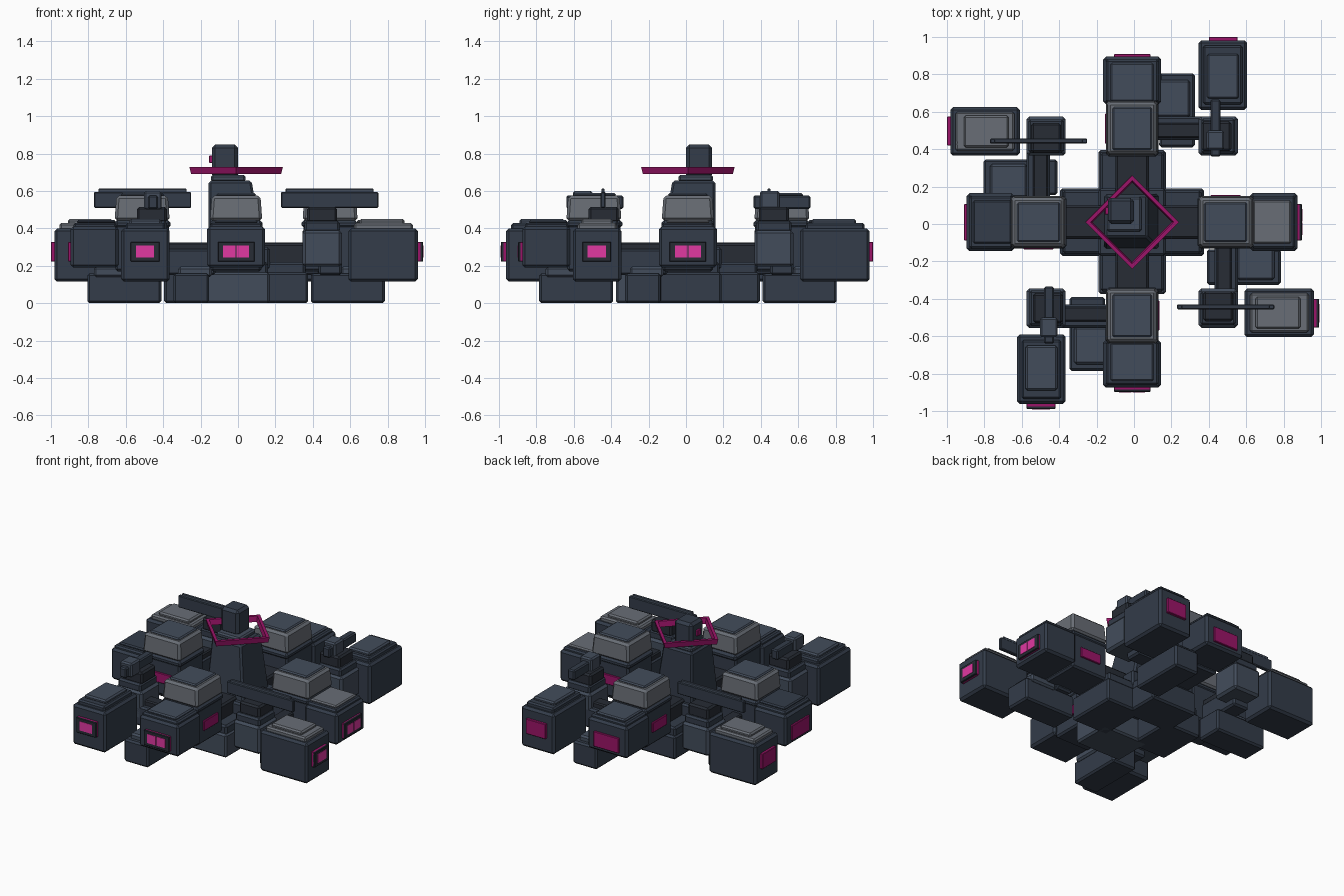
import bpy, bmesh, math
from mathutils import Matrix, Vector

if "Cube" in bpy.data.objects:
    bpy.data.objects.remove(bpy.data.objects["Cube"])

CENTRE = Matrix.Translation((-0.01, 0.01, 0))


def material(name, r, g, b):
    m = bpy.data.materials.new(name)
    m.diffuse_color = (r, g, b, 1)
    m.use_nodes = True
    m.node_tree.nodes["Principled BSDF"].inputs["Base Color"].default_value = m.diffuse_color
    return m


DARK = material("dark_slate", 0.033, 0.045, 0.067)
SLATE = material("slate", 0.055, 0.073, 0.105)
GREY = material("grey", 0.14, 0.155, 0.18)
BLACK = material("charcoal", 0.02, 0.025, 0.035)
MAGENTA = material("magenta", 0.33, 0.007, 0.14)
PINK = material("pink", 0.75, 0.04, 0.36)


def box(name, xs, ys, zs, mat, turn=0, bevel=0.012, taper=0.0, shift=(0, 0), place=CENTRE):
    """Chamfered block from axis ranges; top shrinks by taper and slides by shift."""
    bm = bmesh.new()
    bmesh.ops.create_cube(bm, size=1)
    for v in bm.verts:
        top = v.co.z > 0
        k = taper if top else 0
        sx, sy = math.copysign(1, v.co.x), math.copysign(1, v.co.y)
        v.co = Vector((xs[sx > 0] - sx * k + top * shift[0],
                       ys[sy > 0] - sy * k + top * shift[1], zs[top]))
    if bevel:
        bmesh.ops.bevel(bm, geom=bm.edges[:], offset=bevel, segments=1, affect='EDGES')
    bm.transform(place @ Matrix.Rotation(turn * math.pi / 2, 4, 'Z'))
    bmesh.ops.recalc_face_normals(bm, faces=bm.faces[:])
    me = bpy.data.meshes.new(name)
    bm.to_mesh(me)
    bm.free()
    me.materials.append(mat)
    ob = bpy.data.objects.new(name, me)
    bpy.context.collection.objects.link(ob)
    return ob


def window(name, cx, half, y, z0, z1, turn, panes):
    """Magenta window on a -y face; front and right ones get a frame with bright panes."""
    box(name, (cx - half, cx + half), (y - 0.018, y + 0.02), (z0, z1), MAGENTA, turn, 0.003)
    if turn < 2:
        box(name + "_frame", (cx - half, cx + half), (y - 0.027, y - 0.01), (z0, z1), BLACK, turn, 0.003)
        step = (2 * half - 0.05) / panes
        for i in range(panes):
            a = cx - half + 0.025 + i * step
            box(name + "_pane", (a + 0.003, a + step - 0.003), (y - 0.03, y), (z0 + 0.022, z1 - 0.02), PINK, turn, 0)


# Four wings turned around the centre: 0 front, 1 right, 2 back, 3 left
for t in range(4):
    # cross-shaped base with a square opening underneath
    box("base_arm", (-0.18, 0.18), (-0.385, -0.10), (0, 0.165), SLATE if t == 0 else DARK, t)
    box("base_step", (-0.17, 0.17), (-0.37, -0.05), (0.15, 0.22), DARK, t)
    box("arm_beam", (-0.09, 0.09), (-0.40, -0.05), (0.2, 0.32), BLACK, t)
    # inner block with raised cap
    box("inner_block", (-0.135, 0.135), (-0.645, -0.36), (0.17, 0.42), DARK, t)
    box("inner_block_rim", (-0.14, 0.14), (-0.65, -0.35), (0.40, 0.445), DARK, t, 0.015)
    box("inner_cap", (-0.14, 0.14), (-0.65, -0.355), (0.44, 0.575), GREY, t, 0.015, 0.01)
    box("inner_cap_lid", (-0.105, 0.105), (-0.615, -0.385), (0.57, 0.588), SLATE, t, 0.008)
    box("inner_side_window", (0.12, 0.146), (-0.58, -0.42), (0.26, 0.33), MAGENTA, t, 0.003)
    # outer head
    box("wing_head", (-0.155, 0.155), (-0.885, -0.63), (0.19, 0.41), DARK, t, 0.015)
    box("head_rim", (-0.14, 0.14), (-0.87, -0.64), (0.40, 0.43), DARK, t, 0.01)
    box("head_lid", (-0.115, 0.115), (-0.85, -0.645), (0.425, 0.446),
        (SLATE, GREY, SLATE, DARK)[t], t, 0.008)
    window("head_window", 0, 0.098, -0.88, 0.222, 0.328, t, 2)
    # low foot beside the wing
    box("foot", (-0.335, -0.145), (-0.795, -0.40), (0, 0.16), DARK, t)
    box("foot_riser", (-0.31, -0.13), (-0.76, -0.56), (0.14, 0.195), SLATE, t)
    # link from the wing to the turret
    box("link", (-0.45, -0.11), (-0.565, -0.44), (0.15, 0.29), DARK, t)
    box("link_cover", (-0.38, -0.11), (-0.53, -0.45), (0.27, 0.325), BLACK, t, 0.008)
    # corner turret
    box("turret", (-0.565, -0.355), (-0.565, -0.355), (0.195, 0.39), SLATE, t, 0.015)
    box("turret_rim", (-0.55, -0.37), (-0.555, -0.365), (0.38, 0.44), DARK, t, 0.012)
    box("turret_head", (-0.53, -0.37), (-0.54, -0.38), (0.43, 0.515), BLACK, t)
    # outer pod
    box("pod", (-0.615, -0.355), (-0.972, -0.6), (0.115, 0.40), DARK, t, 0.015)
    box("pod_rim", (-0.59, -0.38), (-0.945, -0.63), (0.39, 0.428), GREY if t % 2 else DARK, t, 0.01)
    box("pod_lid", (-0.57, -0.40), (-0.90, -0.66), (0.42, 0.45), GREY if t % 2 else SLATE, t, 0.01)
    window("pod_window", -0.487, 0.077, -0.972, 0.222, 0.328, t, 1)

WORLD = Matrix.Identity(4)
# Flat rails over the left-back and right-front turrets
for x, y in ((-0.51, 0.443), (0.49, -0.443)):
    box("rail", (x - 0.26, x + 0.26), (y - 0.013, y + 0.013), (0.51, 0.595), DARK, 0, 0.005, place=WORLD)
    box("rail_cap", (x - 0.235, x + 0.235), (y - 0.008, y + 0.008), (0.59, 0.612), SLATE, 0, 0.003, place=WORLD)

# Barrels over the other two turrets, both pointing along y
for x, y in ((-0.455, -0.49), (0.435, 0.51)):
    box("barrel", (x - 0.027, x + 0.027), (y - 0.15, y + 0.155), (0.505, 0.575), DARK, 0, 0.008, place=WORLD)
    box("barrel_block", (x - 0.047, x + 0.047), (y - 0.115, y - 0.01), (0.5, 0.6), SLATE, 0, 0.01, place=WORLD)

# Central tower leaning into the back-left corner
box("tower_plinth", (-0.18, 0.18), (-0.18, 0.18), (0.18, 0.30), DARK)
box("tower", (-0.15, 0.15), (-0.15, 0.15), (0.25, 0.655), DARK, 0, 0.012, 0.035, (-0.032, 0.032))
box("tower_shoulder", (-0.135, 0.05), (-0.05, 0.135), (0.65, 0.685), SLATE, 0, 0.01)
box("tower_top", (-0.13, 0.01), (-0.01, 0.13), (0.67, 0.848), DARK, 0, 0.018)
box("tower_light", (-0.145, -0.12), (0.04, 0.08), (0.75, 0.79), MAGENTA, 0, 0.003)

# Diamond ring around the tower: four-sided band swept by a spin
bm = bmesh.new()
profile = [(0.24, 0.69), (0.25, 0.728), (0.222, 0.728), (0.212, 0.69)]
rings = [[bm.verts.new((r * math.cos(a), r * math.sin(a), z)) for r, z in profile]
         for a in (i * math.pi / 2 for i in range(4))]
for i in range(4):
    for j in range(4):
        n, k = (i + 1) % 4, (j + 1) % 4
        bm.faces.new((rings[i][j], rings[n][j], rings[n][k], rings[i][k]))
bmesh.ops.recalc_face_normals(bm, faces=bm.faces[:])
bm.transform(CENTRE)
me = bpy.data.meshes.new("halo_ring")
bm.to_mesh(me)
bm.free()
me.materials.append(MAGENTA)
bpy.context.collection.objects.link(bpy.data.objects.new("halo_ring", me))
